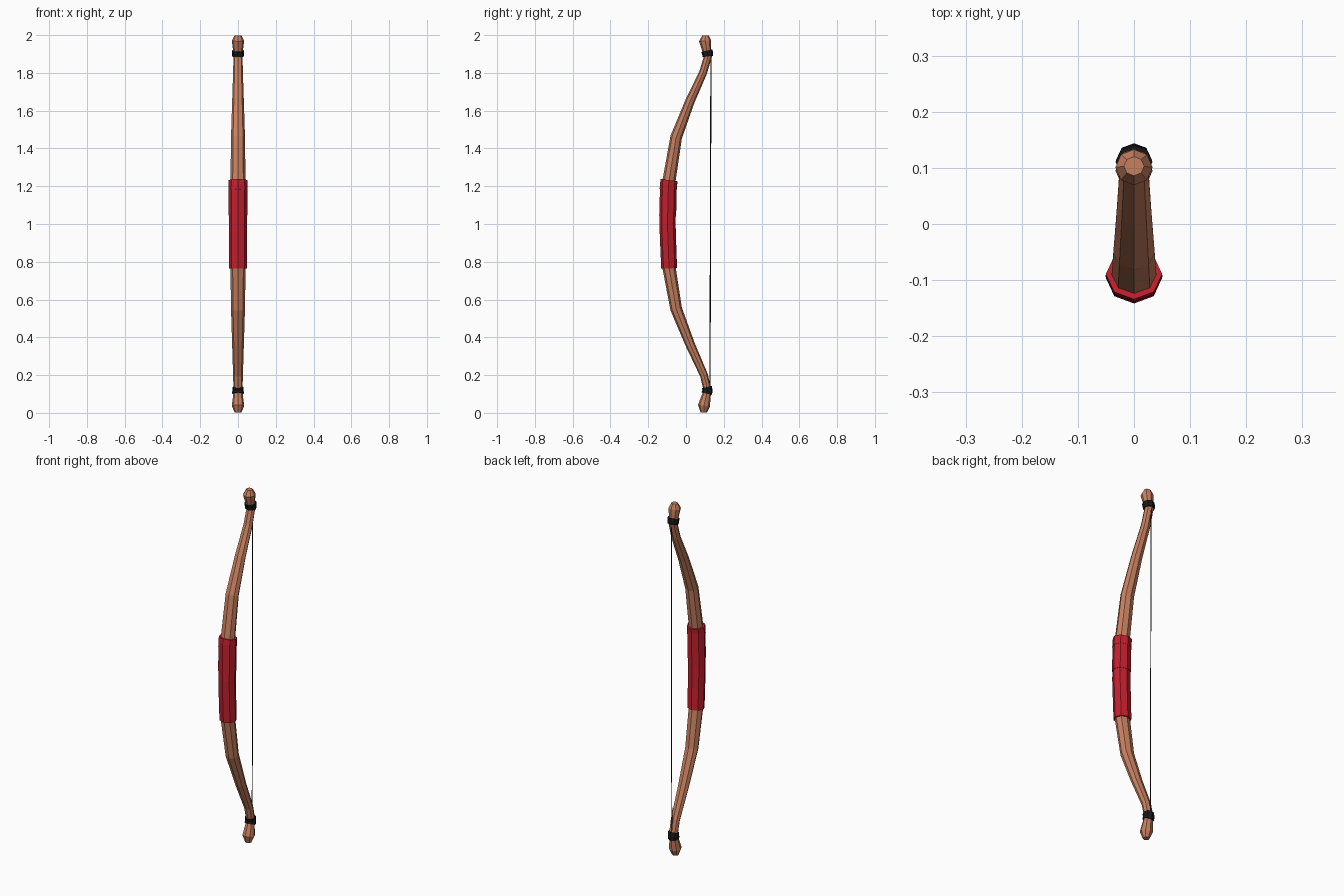
import bpy, bmesh, math
from mathutils import Vector

if "Cube" in bpy.data.objects:
    bpy.data.objects.remove(bpy.data.objects["Cube"])

SIDES = 8


def material(name, rgb):
    m = bpy.data.materials.new(name)
    m.diffuse_color = (*rgb, 1)
    m.use_nodes = True
    m.node_tree.nodes["Principled BSDF"].inputs["Base Color"].default_value = m.diffuse_color
    return m


wood = material("wood", (0.57, 0.215, 0.115))
red = material("red wrap", (0.54, 0.014, 0.026))
black = material("black cord", (0.01, 0.01, 0.011))

# Bow path, bottom to top: y, z, half width, half depth
PATH = [
    (0.094, 0.002, 0.018, 0.017), (0.095, 0.038, 0.033, 0.032),
    (0.107, 0.090, 0.026, 0.024), (0.114, 0.120, 0.024, 0.021),
    (0.095, 0.200, 0.026, 0.021), (0.023, 0.360, 0.031, 0.025),
    (-0.052, 0.550, 0.037, 0.031), (-0.090, 0.770, 0.040, 0.035),
    (-0.098, 1.000, 0.041, 0.036), (-0.093, 1.210, 0.040, 0.035),
    (-0.052, 1.460, 0.037, 0.031), (0.021, 1.650, 0.031, 0.025),
    (0.090, 1.800, 0.026, 0.021), (0.117, 1.890, 0.024, 0.021),
    (0.110, 1.920, 0.026, 0.024), (0.101, 1.970, 0.033, 0.032),
    (0.103, 1.998, 0.018, 0.017),
]


def sample(z):
    """Interpolated path station at height z."""
    for a, b in zip(PATH, PATH[1:]):
        if a[1] <= z <= b[1]:
            t = (z - a[1]) / (b[1] - a[1])
            return tuple(p + (q - p) * t for p, q in zip(a, b))


def loft(name, stations, mat, sides=SIDES):
    """Skin of rings set square to a path in the YZ plane."""
    bm = bmesh.new()
    rings = []
    last = len(stations) - 1
    for i, (y, z, rx, ry) in enumerate(stations):
        a, b = stations[max(i - 1, 0)], stations[min(i + 1, last)]
        d = Vector((0, b[0] - a[0], b[1] - a[1])).normalized()
        if i in (0, last) and stations is PATH:
            d = Vector((0, 0, 1))
        n = Vector((0, d.z, -d.y))
        rings.append([bm.verts.new(
            Vector((rx * math.cos(k * math.tau / sides), 0, 0))
            + n * ry * math.sin(k * math.tau / sides) + Vector((0, y, z)))
            for k in range(sides)])
    for lo, hi in zip(rings, rings[1:]):
        for k in range(sides):
            j = (k + 1) % sides
            bm.faces.new((lo[k], lo[j], hi[j], hi[k]))
    bm.faces.new(rings[0][::-1])
    bm.faces.new(rings[-1])
    bmesh.ops.recalc_face_normals(bm, faces=bm.faces)
    me = bpy.data.meshes.new(name)
    bm.to_mesh(me)
    bm.free()
    me.materials.append(mat)
    ob = bpy.data.objects.new(name, me)
    bpy.context.collection.objects.link(ob)


def sleeve(name, heights, extra, mat):
    """Band following the bow, slightly larger than the wood."""
    stations = []
    for z in heights:
        y, z, rx, ry = sample(z)
        stations.append((y, z, rx + extra, ry + extra))
    loft(name, stations, mat)


# Wooden limbs and tips
loft("bow_stave", PATH, wood)

# Grip wrapping in overlapping turns
sleeve("grip_wrap_lower", (0.765, 0.88, 1.0, 1.06), 0.007, red)
sleeve("grip_wrap_middle", (1.045, 1.12, 1.188), 0.009, red)
sleeve("grip_wrap_upper", (1.183, 1.205, 1.232), 0.0105, red)

# Cord bindings at the string ends
sleeve("lower_binding", (0.102, 0.120, 0.137), 0.006, black)
sleeve("upper_binding", (1.887, 1.902, 1.918), 0.007, black)

# Bow string
loft("bow_string", [(0.127, 0.11, 0.003, 0.003), (0.132, 1.90, 0.003, 0.003)],
     black, 4)
